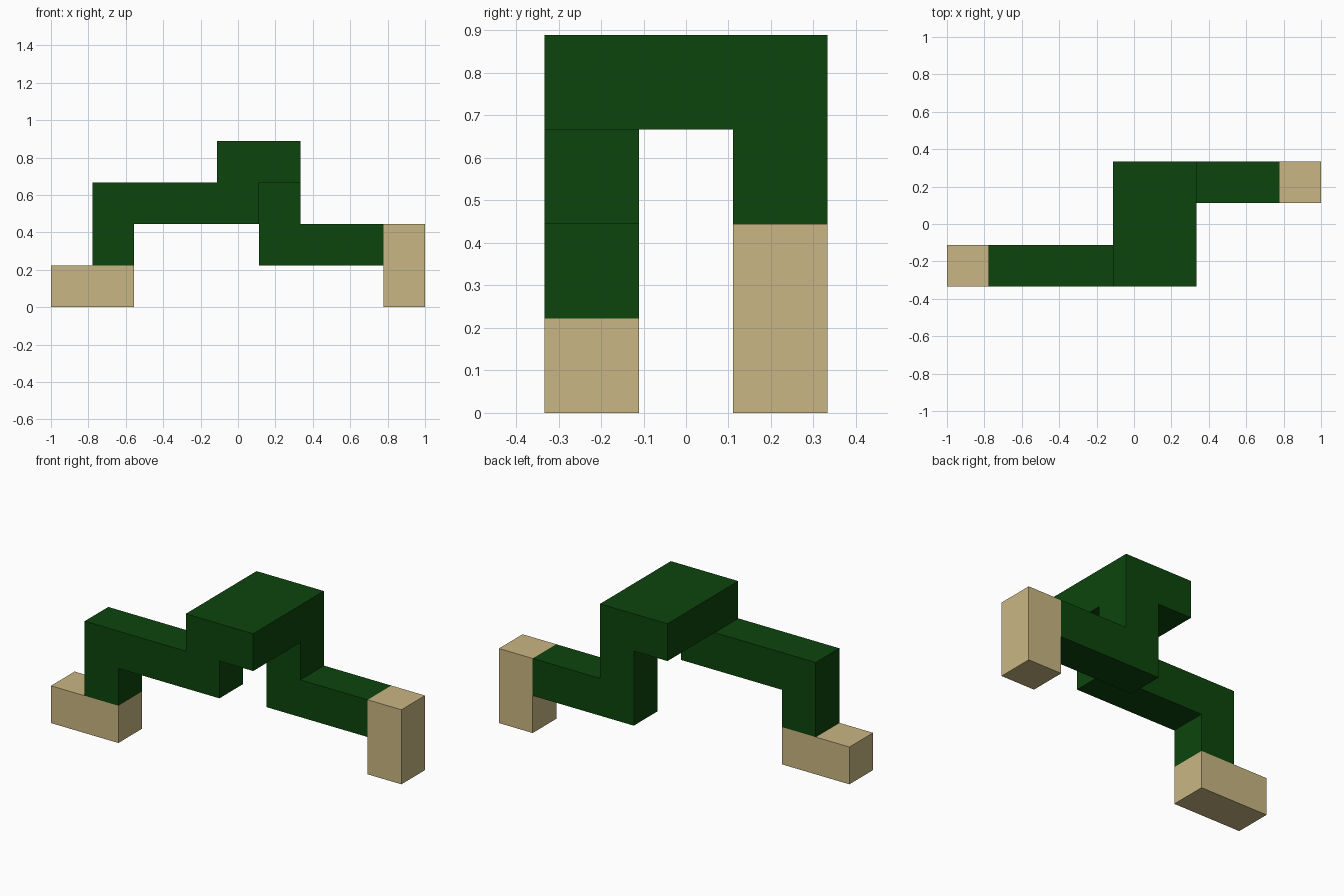
import bpy, bmesh
from mathutils import Vector

if "Cube" in bpy.data.objects:
    bpy.data.objects.remove(bpy.data.objects["Cube"])

U = 2 / 9  # one grid cell; the model is 9 x 3 x 4 cells


def material(name, rgb):
    m = bpy.data.materials.new(name)
    m.diffuse_color = (*rgb, 1)
    m.use_nodes = True
    m.node_tree.nodes["Principled BSDF"].inputs["Base Color"].default_value = m.diffuse_color
    return m


green = material("dark green", (0.004, 0.060, 0.004))
tan = material("sand tan", (0.584, 0.468, 0.227))


def block(x0, x1, y0, y1, z0, z1):
    """Cells filled by a box, upper bounds excluded."""
    return {(x, y, z) for x in range(x0, x1) for y in range(y0, y1) for z in range(z0, z1)}


# Parts as unions of blocks on the cell grid
parts = {
    "left_foot": (tan, block(0, 2, 0, 1, 0, 1)),
    "left_arm": (green, block(1, 2, 0, 1, 1, 2) | block(1, 5, 0, 1, 2, 3)),
    "top_slab": (green, block(4, 6, 0, 3, 3, 4)),
    "right_arm": (green, block(5, 6, 2, 3, 2, 3) | block(5, 8, 2, 3, 1, 2)),
    "right_foot": (tan, block(8, 9, 2, 3, 0, 2)),
}
filled = set().union(*(cells for _, cells in parts.values()))


def build(name, mat, cells):
    """Mesh only the outer faces, so joined parts hide no inner walls."""
    bm = bmesh.new()
    for cell in cells:
        centre = Vector(cell) + Vector((0.5, 0.5, 0.5))
        for axis in range(3):
            for sign in (-1, 1):
                n = Vector((0, 0, 0))
                n[axis] = sign
                if tuple(int(c + d) for c, d in zip(cell, n)) in filled:
                    continue
                a = Vector((0, 0, 0))
                a[(axis + 1) % 3] = 1
                b = n.cross(a)
                corners = [centre + (n + a * i + b * j) / 2
                           for i, j in ((-1, -1), (1, -1), (1, 1), (-1, 1))]
                bm.faces.new([bm.verts.new((p - Vector((4.5, 1.5, 0))) * U) for p in corners])
    bmesh.ops.remove_doubles(bm, verts=bm.verts, dist=1e-4)
    bmesh.ops.dissolve_limit(bm, angle_limit=0.01, verts=bm.verts, edges=bm.edges)
    mesh = bpy.data.meshes.new(name)
    bm.to_mesh(mesh)
    bm.free()
    mesh.materials.append(mat)
    bpy.context.collection.objects.link(bpy.data.objects.new(name, mesh))


for name, (mat, cells) in parts.items():
    build(name, mat, cells)
